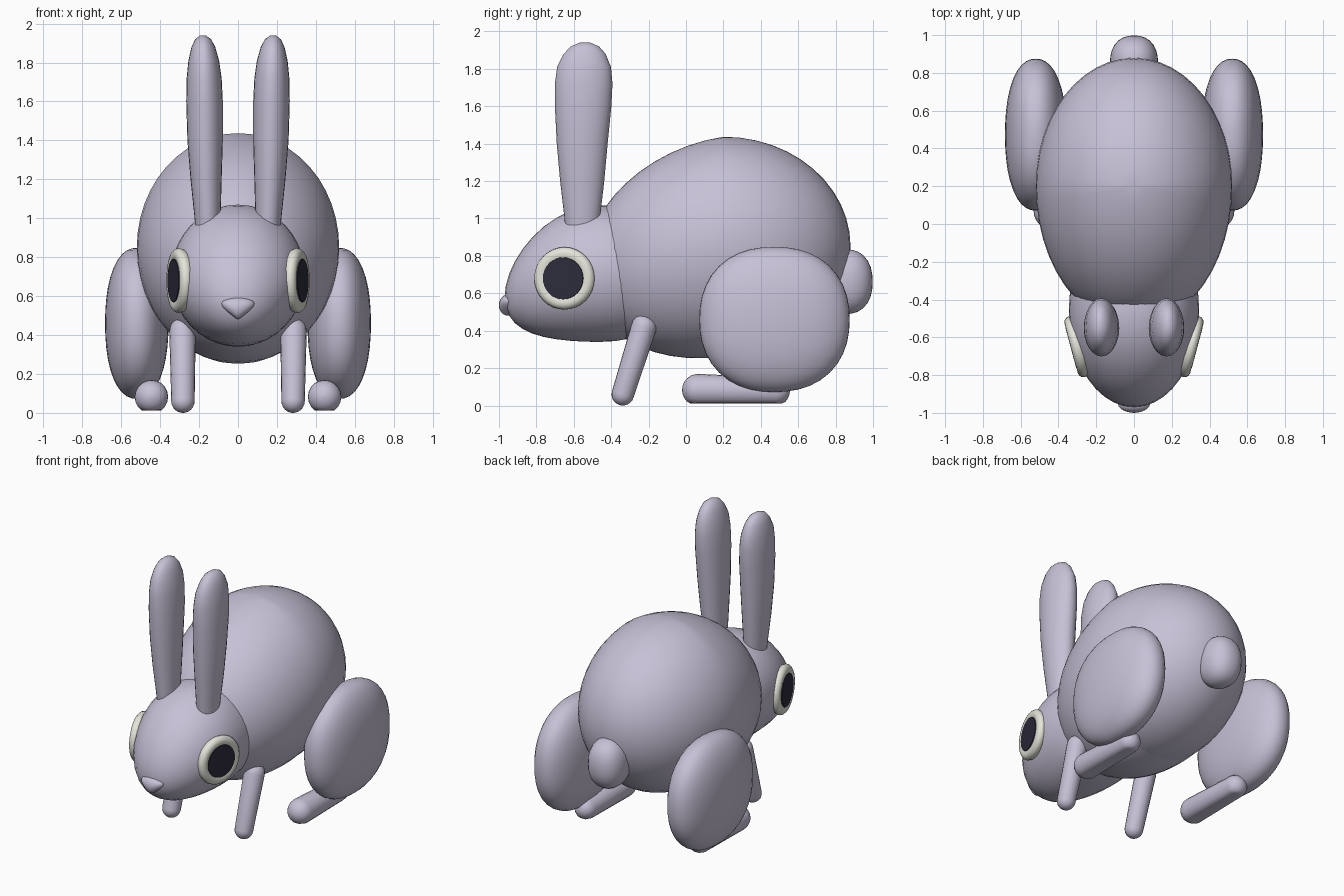
import bpy, bmesh, math
from mathutils import Vector, Matrix

if "Cube" in bpy.data.objects:
    bpy.data.objects.remove(bpy.data.objects["Cube"])


def material(name, rgb):
    m = bpy.data.materials.new(name)
    m.diffuse_color = (*rgb, 1)
    m.use_nodes = True
    m.node_tree.nodes["Principled BSDF"].inputs["Base Color"].default_value = m.diffuse_color
    return m


FUR = material("lavender fur", (0.57, 0.53, 0.67))
CREAM = material("cream eye ring", (0.78, 0.78, 0.70))
DARK = material("dark pupil", (0.026, 0.024, 0.045))


def finish(name, bm, mat, angle=60):
    bmesh.ops.recalc_face_normals(bm, faces=bm.faces)
    me = bpy.data.meshes.new(name)
    bm.to_mesh(me)
    bm.free()
    me.materials.append(mat)
    ob = bpy.data.objects.new(name, me)
    bpy.context.collection.objects.link(ob)
    bpy.ops.object.select_all(action='DESELECT')
    ob.select_set(True)
    bpy.context.view_layer.objects.active = ob
    bpy.ops.object.shade_smooth_by_angle(angle=math.radians(angle))
    return ob


def blob(name, centre, radii, power=2.0, shape=None, segs=40):
    """Rounded ellipsoid; shape() may bend each unit-sphere point first."""
    bm = bmesh.new()
    bmesh.ops.create_uvsphere(bm, u_segments=segs, v_segments=segs // 2, radius=1)
    for v in bm.verts:
        p = v.co / sum(abs(c) ** power for c in v.co) ** (1 / power)
        p = Vector([a * r for a, r in zip(p, radii)])
        v.co = Vector(centre) + (shape(p) if shape else p)
    return finish(name, bm, FUR)


def loft(name, rings, mat, segs=24, matrix=None, angle=60):
    """Skin ellipses given as (x, y, z, radius_x, radius_y) and cap the ends."""
    bm = bmesh.new()
    loops = []
    for x, y, z, rx, ry in rings:
        loops.append([bm.verts.new((x + rx * math.cos(t), y + ry * math.sin(t), z))
                      for t in (2 * math.pi * i / segs for i in range(segs))])
    for a, b in zip(loops, loops[1:]):
        for i in range(segs):
            j = (i + 1) % segs
            bm.faces.new((a[i], a[j], b[j], b[i]))
    bm.faces.new(loops[0])
    bm.faces.new(loops[-1])
    if matrix:
        bm.transform(matrix)
    return finish(name, bm, mat, angle)


def limb(name, start, end, r0, r1, floor=0.0):
    """Tapered capsule from start to end, flattened at the floor."""
    a, b = Vector(start), Vector(end)
    d = b - a
    rings = []
    for k in range(7):
        t = math.radians(-88 + 88 * k / 6)
        rings.append((0, 0, r0 * math.sin(t), r0 * math.cos(t), r0 * math.cos(t)))
    for k in range(7):
        t = math.radians(88 * k / 6)
        rings.append((0, 0, d.length + r1 * math.sin(t), r1 * math.cos(t), r1 * math.cos(t)))
    m = Matrix.Translation(a) @ d.to_track_quat('Z', 'Y').to_matrix().to_4x4()
    ob = loft(name, rings, FUR, 20, m)
    for v in ob.data.vertices:
        v.co.z = max(v.co.z, floor)
    return ob


# Body: egg that is longer and lower toward the front
def body_shape(p):
    if p.y < 0:
        p.y *= 1.09
        p.z += 0.15 * p.y
    return p


blob("body", (0, 0.2, 0.85), (0.52, 0.68, 0.587), shape=body_shape, segs=48)


# Head: egg whose muzzle droops
def head_shape(p):
    if p.y < 0:
        p.z -= 0.48 * p.y * p.y
    return p


blob("head", (0, -0.46, 0.705), (0.345, 0.51, 0.365), shape=head_shape)


# Nose: wide at the top, narrowing to a point below
def nose_shape(p):
    t = (p.z + 0.055) / 0.11
    p.x *= min(1.15, 0.25 + 1.1 * t)
    return p


blob("nose", (0, -0.955, 0.537), (0.09, 0.045, 0.056), shape=nose_shape, segs=24)

# Tail
blob("tail", (0, 0.855, 0.662), (0.127, 0.143, 0.173), power=2.3, segs=28)

# Ear sections: height, centre x, centre y, half width, half depth
EAR = [(0.93, 0.155, -0.555, 0.062, 0.088), (1.02, 0.157, -0.555, 0.068, 0.097),
       (1.2, 0.164, -0.555, 0.080, 0.118), (1.4, 0.169, -0.555, 0.091, 0.136),
       (1.6, 0.172, -0.55, 0.094, 0.151), (1.72, 0.174, -0.547, 0.090, 0.154),
       (1.81, 0.176, -0.545, 0.079, 0.144), (1.88, 0.178, -0.542, 0.061, 0.112),
       (1.92, 0.179, -0.54, 0.041, 0.075), (1.94, 0.18, -0.54, 0.014, 0.028)]

# Eye ring profile: offset outward, radius
RING = [(-0.04, 0.145), (-0.02, 0.16), (0.0, 0.167), (0.015, 0.163),
        (0.027, 0.15), (0.031, 0.135), (0.029, 0.118), (0.026, 0.108)]

for side, s in (("left", -1), ("right", 1)):
    loft(side + "_ear", [(s * x, y, z, rx, ry) for z, x, y, rx, ry in EAR], FUR)

    # Eye: rounded ring with a thin dark plate, angled along the cheek
    normal = Vector((s * 0.966, -0.26, 0))
    m = Matrix.Translation((s * 0.303, -0.65, 0.68)) @ normal.to_track_quat('Z', 'Y').to_matrix().to_4x4()
    loft(side + "_eye_ring", [(0, 0, h, r, r) for h, r in RING], CREAM, 32, m)
    loft(side + "_pupil", [(0, 0, 0.024, 0.113, 0.113), (0, 0, 0.032, 0.111, 0.111)],
         DARK, 32, m, 30)

    # Legs
    limb(side + "_front_leg", (s * 0.283, -0.338, 0.06), (s * 0.285, -0.225, 0.42), 0.06, 0.068)
    blob(side + "_thigh", (s * 0.52, 0.473, 0.46), (0.163, 0.402, 0.388), power=2.25)
    limb(side + "_hind_foot", (s * 0.445, 0.065, 0.083), (s * 0.445, 0.48, 0.075), 0.086, 0.075, 0.012)
